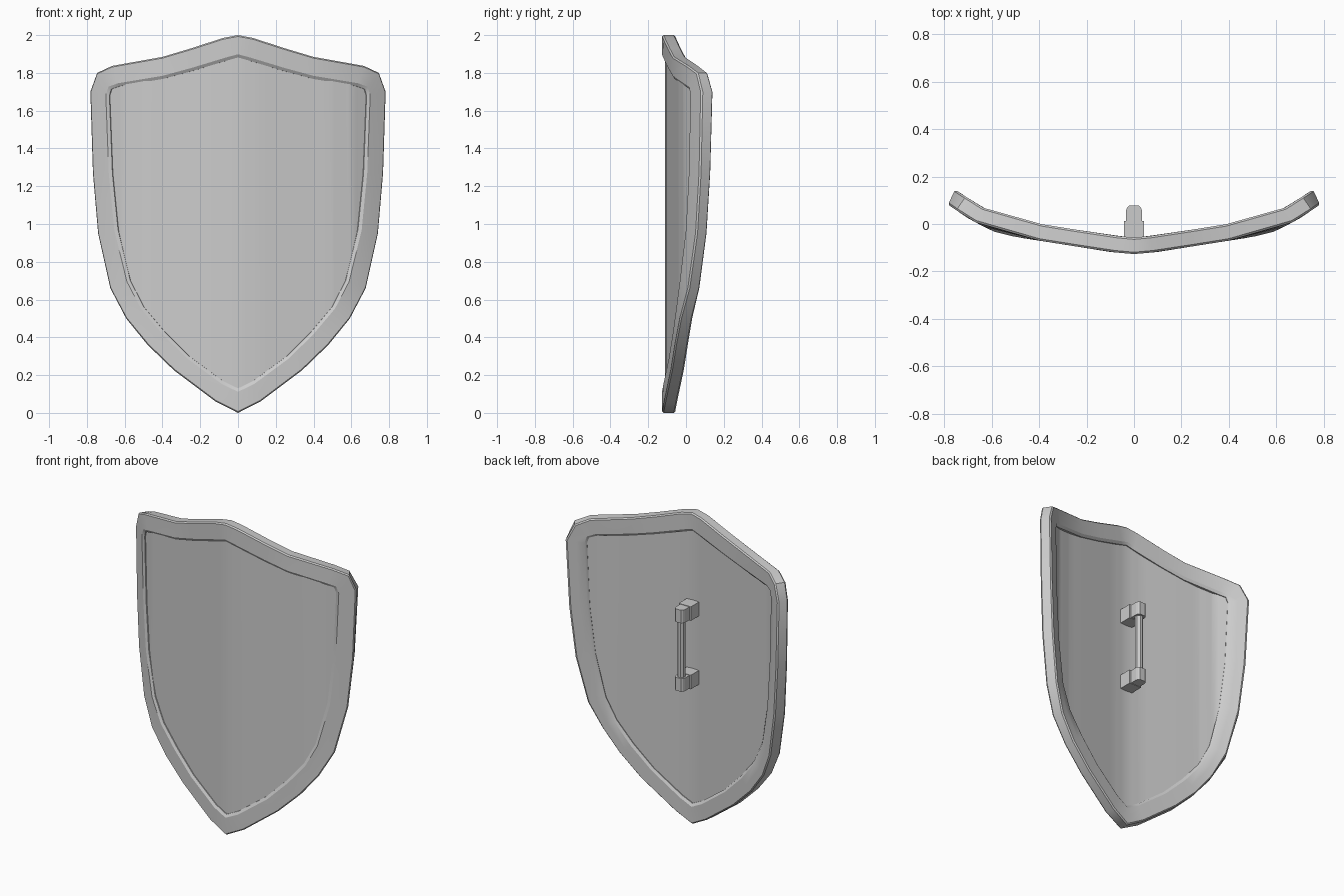
import bpy, bmesh, math
from mathutils import Vector

if "Cube" in bpy.data.objects:
    bpy.data.objects.remove(bpy.data.objects["Cube"])

# right half outlines (x, z) seen from the front, from top centre to bottom tip
OUTER = [(0, 2), (.08, 1.985), (.25, 1.93), (.40, 1.885), (.67, 1.837), (.75, 1.80), (.785, 1.70),
         (.772, 1.27), (.745, .95), (.68, .66), (.595, .50), (.48, .36), (.34, .225), (.12, .06), (0, 0)]
INNER = [(0, 1.882), (.05, 1.868), (.25, 1.808), (.40, 1.768), (.63, 1.73), (.675, 1.715), (.686, 1.68),
         (.67, 1.27), (.64, .97), (.573, .70), (.50, .56), (.39, .43), (.26, .30), (.08, .168), (0, .13)]
# front surface depth y over x
BEND = [(0, -.127), (.1, -.118), (.25, -.094), (.4, -.07), (.5, -.055), (.6, -.03), (.7, .024), (.8, .092)]


def lerp_table(table, x):
    for (x0, y0), (x1, y1) in zip(table, table[1:]):
        if x <= x1:
            return y0 + (y1 - y0) * (x - x0) / max(x1 - x0, 1e-6)
    return table[-1][1]


def bend(x, z, depth):
    """Point on the curved shield, pushed back from the front surface."""
    x = max(x, 0)
    s = 0 if x < .001 else (lerp_table(BEND, x + .04) - lerp_table(BEND, max(x - .04, 0))) / (x + .04 - max(x - .04, 0))
    n = Vector((-s, 1)).normalized() * depth
    return (max(x + n.x, 0), lerp_table(BEND, x) + n.y, z)


def finish(name, bm, smooth=True):
    bmesh.ops.remove_doubles(bm, verts=bm.verts, dist=1e-5)
    bmesh.ops.recalc_face_normals(bm, faces=bm.faces)
    me = bpy.data.meshes.new(name)
    bm.to_mesh(me)
    bm.free()
    ob = bpy.data.objects.new(name, me)
    bpy.context.collection.objects.link(ob)
    if smooth:
        bpy.ops.object.select_all(action='DESELECT')
        ob.select_set(True)
        bpy.context.view_layer.objects.active = ob
        bpy.ops.object.shade_smooth_by_angle(angle=math.radians(30))
    return ob


def loft(name, rings, mirror=False, caps=False, smooth=True):
    bm = bmesh.new()
    rows = [[bm.verts.new(p) for p in r] for r in rings]
    for a, b in zip(rows, rows[1:]):
        for i in range(len(a)):
            j = (i + 1) % len(a)
            bm.faces.new((a[i], a[j], b[j], b[i]))
    if caps:
        bm.faces.new(rows[0])
        bm.faces.new(rows[-1])
    ob = finish(name, bm, smooth)
    if mirror:
        ob.modifiers.new("Mirror", 'MIRROR').merge_threshold = .0005
    return ob


def blend(t):
    return [(a[0] + (b[0] - a[0]) * t, a[1] + (b[1] - a[1]) * t) for a, b in zip(OUTER, INNER)]


# rim: bevelled cross-section (0 = outer edge, 1 = inner edge; depth) swept round the outline
SECTION = [(0, .008), (.06, 0), (.45, 0), (.86, 0), (1, .010), (1, .060), (.86, .07), (.45, .07), (.06, .07), (0, .062)]
columns = [[bend(x, z, d) for x, z in blend(t)] for t, d in SECTION]
loft("rim", list(zip(*columns)), mirror=True)

# panel: recessed curved sheet whose edge is tucked inside the rim
edge = blend(.85)
top, bottom = edge[:7], edge[:5:-1]
xs = sorted({p[0] for p in edge} | {i * .05 for i in range(14)})
rings = []
for x in xs:
    zt, zb = lerp_table(top, x), lerp_table(bottom, x)
    rings.append([bend(x, zt, .016), bend(x, zb, .016), bend(x, zb, .054), bend(x, zt, .054)])
loft("panel", rings, mirror=True)


def prism(name, profile, z0, z1, smooth=False):
    loft(name, [[(x, y, z) for x, y in profile] for z in (z0, z1)], caps=True, smooth=smooth)


# handle: two mounting blocks, two rounded end caps and a round grip
block = [(-.043, -.085), (.043, -.085), (.043, .012), (-.043, .012)]
half = [(.033, .01), (.033, .058), (.029, .070), (.019, .079)]
cap = half + [(-x, y) for x, y in reversed(half)]
for side, z in (("upper", 1.39), ("lower", .95)):
    prism(side + "_handle_block", block, z - .045, z + .045)
    prism(side + "_handle_cap", cap, z - .042, z + .042)
grip = [(.024 * math.cos(a), .046 + .024 * math.sin(a)) for a in [math.tau * (i + .5) / 8 for i in range(8)]]
prism("handle_grip", grip, .95, 1.39)
